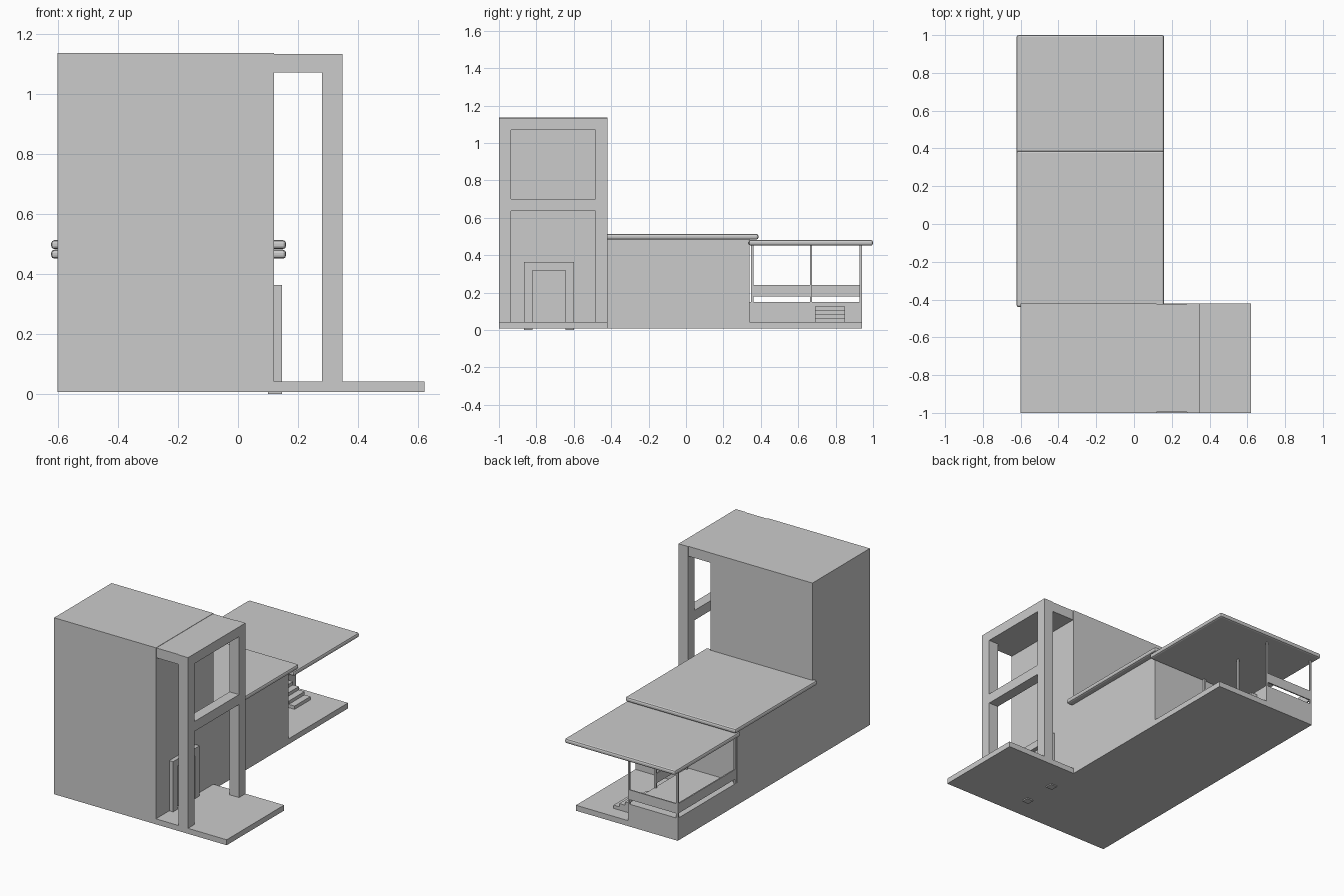
import bpy

if "Cube" in bpy.data.objects:
    bpy.data.objects.remove(bpy.data.objects["Cube"])


def box(name, x, y, z, bevel=0.0):
    """Axis-aligned box from (min, max) ranges, with optional rounded edges."""
    bpy.ops.mesh.primitive_cube_add(size=1, location=[(r[0] + r[1]) / 2 for r in (x, y, z)])
    ob = bpy.context.object
    ob.name = name
    ob.scale = [r[1] - r[0] for r in (x, y, z)]
    bpy.ops.object.transform_apply(location=False, rotation=False, scale=True)
    if bevel:
        m = ob.modifiers.new("rounded_edges", 'BEVEL')
        m.width = bevel
        m.segments = 2
    return ob


# Ground slabs
box("tower_slab", (-0.6, 0.62), (-1, -0.42), (0.007, 0.042))
box("rear_slab", (-0.6, 0.12), (0.34, 0.94), (0.007, 0.042))

# Main volumes
box("tower", (-0.6, 0.12), (-1, -0.42), (0.007, 1.135))
box("wing", (-0.6, 0.12), (-0.42, 0.34), (0.007, 0.487))

# Entrance portal: cap, two legs and a cross beam
box("portal_cap", (0.12, 0.28), (-0.996, -0.424), (1.07, 1.133))
box("portal_top_beam", (0.28, 0.347), (-1, -0.42), (1.07, 1.133))
box("portal_cross_beam", (0.28, 0.347), (-0.935, -0.485), (0.70 - 0.063, 0.70))
for side, y in (("front", (-1, -0.935)), ("back", (-0.485, -0.42))):
    box(f"portal_leg_{side}", (0.28, 0.347), y, (0.042, 1.07))

# Door surround
for side, y in (("front", (-0.865, -0.82)), ("back", (-0.645, -0.598))):
    box(f"door_jamb_{side}", (0.10, 0.147), y, (0, 0.317))
box("door_lintel", (0.10, 0.147), (-0.865, -0.598), (0.317, 0.363))

# Flat roofs with rounded rims
box("wing_roof", (-0.622, 0.16), (-0.44, 0.387), (0.483, 0.513), 0.011)
box("porch_roof", (-0.622, 0.16), (0.335, 1.0), (0.451, 0.481), 0.011)

# Raised porch deck
EDGE = -0.247
box("porch_deck", (-0.6, EDGE), (0.34, 0.94), (0.042, 0.15))

# Steps
for i in range(4):
    box(f"step_{i + 1}", (EDGE, -0.083 - 0.041 * i), (0.69, 0.85),
        (0.042 + 0.021 * i, 0.063 + 0.021 * i))

# Porch posts
W = 0.006
for i, (x, y) in enumerate([(EDGE - W, 0.354), (EDGE - W, 0.668), (EDGE - W, 0.934),
                            (-0.6 + W, 0.354), (-0.6 + W, 0.934)]):
    box(f"porch_post_{i + 1}", (x - W, x + W), (y - W, y + W), (0.15, 0.455))

# Porch railings
T = 0.004
RAIL_Z = (0.178, 0.24)
box("rail_outer", (-0.6 + W - T, -0.6 + W + T), (0.354, 0.934), RAIL_Z)
box("rail_inner", (EDGE - W - T, EDGE - W + T), (0.354, 0.668), RAIL_Z)
box("rail_back", (-0.6 + W, EDGE - W), (0.934 - T, 0.934 + T), RAIL_Z)
